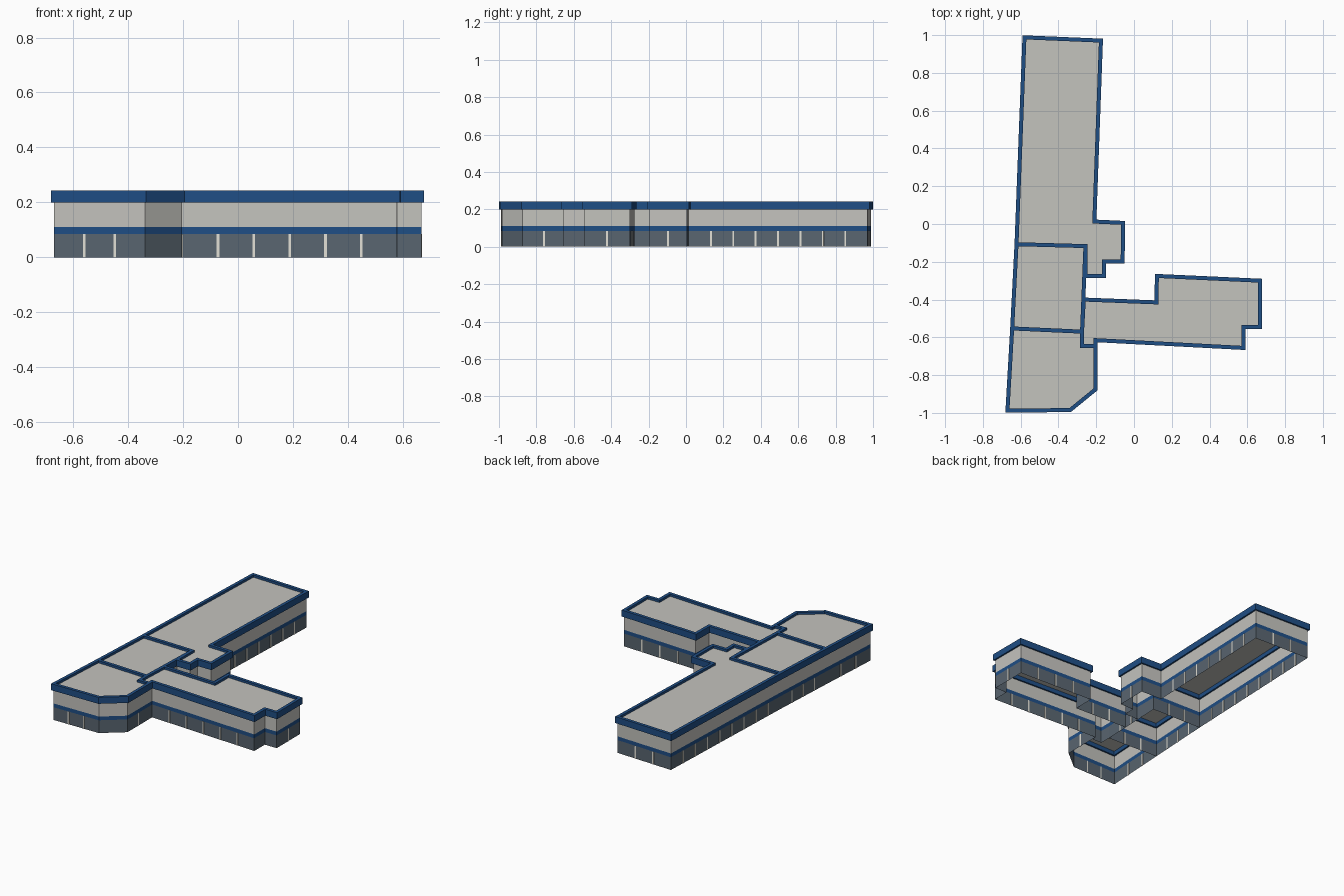
import bpy, bmesh
from mathutils import Vector

if "Cube" in bpy.data.objects:
    bpy.data.objects.remove(bpy.data.objects["Cube"])


def material(name, rgb):
    m = bpy.data.materials.new(name)
    lin = [((c / 255 + 0.055) / 1.055) ** 2.4 for c in rgb]
    m.diffuse_color = (*lin, 1)
    m.use_nodes = True
    m.node_tree.nodes["Principled BSDF"].inputs["Base Color"].default_value = m.diffuse_color
    return m


GREY = material("pale grey", (196, 195, 190))
SLATE = material("slate glass", (89, 101, 112))
BLUE = material("deep blue", (31, 78, 133))
WHITE = material("off white", (226, 224, 214))

# Footprints of the four building blocks (wall lines, seen from above)
BLOCKS = {
    "north_wing": [(-.58, .988), (-.175, .971), (-.21, .013), (-.058, .006), (-.06, -.198),
                   (-.16, -.198), (-.16, -.275), (-.257, -.275), (-.257, -.117), (-.622, -.107)],
    "middle_block": [(-.622, -.107), (-.257, -.117), (-.275, -.57), (-.645, -.553)],
    "south_block": [(-.645, -.553), (-.275, -.57), (-.275, -.645), (-.203, -.645),
                    (-.203, -.875), (-.338, -.985), (-.67, -.988)],
    "east_wing": [(-.266, -.4), (.119, -.415), (.121, -.275), (.667, -.3), (.667, -.545),
                  (.58, -.545), (.579, -.656), (-.203, -.615), (-.203, -.645), (-.275, -.645),
                  (-.275, -.57)],
}
GLASS_TOP, BAND_TOP, EAVES, ROOF, TOP = .085, .11, .2, .228, .243
LIP = .0105        # half width of the parapet
BAY = .125         # target spacing of the mullions


def ccw(points):
    pts = [Vector(p) for p in points]
    area = sum(a.cross(b) for a, b in zip(pts, pts[1:] + pts[:1]))
    return pts if area > 0 else pts[::-1]


def offset(pts, d):
    """Mitred outward offset of a counter-clockwise outline."""
    out = []
    for i, p in enumerate(pts):
        a = (p - pts[i - 1]).normalized()
        b = (pts[(i + 1) % len(pts)] - p).normalized()
        na, nb = Vector((a.y, -a.x)), Vector((b.y, -b.x))
        out.append(p + (na + nb) * d / (1 + na.dot(nb)))
    return out


def finish(name, bm, mats):
    me = bpy.data.meshes.new(name)
    bm.to_mesh(me)
    bm.free()
    for m in mats:
        me.materials.append(m)
    ob = bpy.data.objects.new(name, me)
    bpy.context.collection.objects.link(ob)
    return ob


def ring(bm, pts, z):
    return [bm.verts.new((p.x, p.y, z)) for p in pts]


def bridge(bm, lower, upper, mat=0):
    n = len(lower)
    for i in range(n):
        j = (i + 1) % n
        bm.faces.new((lower[i], lower[j], upper[j], upper[i])).material_index = mat


for name, outline in BLOCKS.items():
    pts = ccw(outline)

    # Walls: open-bottomed shell with glazed base, blue band and plain upper storey
    bm = bmesh.new()
    rings = [ring(bm, pts, z) for z in (0, GLASS_TOP, BAND_TOP, ROOF)]
    for k in range(3):
        bridge(bm, rings[k], rings[k + 1], k)
    finish(name + "_walls", bm, [SLATE, BLUE, GREY])

    # Flat roof
    bm = bmesh.new()
    bm.faces.new(ring(bm, pts, ROOF))
    finish(name + "_roof", bm, [GREY])

    # Parapet running round the roof edge
    bm = bmesh.new()
    outer, inner = offset(pts, LIP), offset(pts, -LIP)
    loops = [ring(bm, *a) for a in ((outer, EAVES), (outer, TOP), (inner, TOP), (inner, EAVES))]
    for k in range(4):
        bridge(bm, loops[k], loops[(k + 1) % 4])
    finish(name + "_parapet", bm, [BLUE])

    # Slim mullions dividing the glazed base into equal bays
    bm = bmesh.new()
    for a, b in zip(pts, pts[1:] + pts[:1]):
        d = b - a
        bays = round(d.length / BAY)
        t = d.normalized()
        n = Vector((t.y, -t.x))
        for k in range(1, bays):
            c = a + d * k / bays
            foot = [c + t * u * .005 + n * v * .002
                    for u, v in ((-1, 1), (1, 1), (1, -1), (-1, -1))]
            lo, hi = ring(bm, foot, 0), ring(bm, foot, GLASS_TOP)
            bridge(bm, lo, hi)
            bm.faces.new(hi)
            bm.faces.new(lo[::-1])
    bmesh.ops.recalc_face_normals(bm, faces=bm.faces)
    finish(name + "_mullions", bm, [WHITE])
